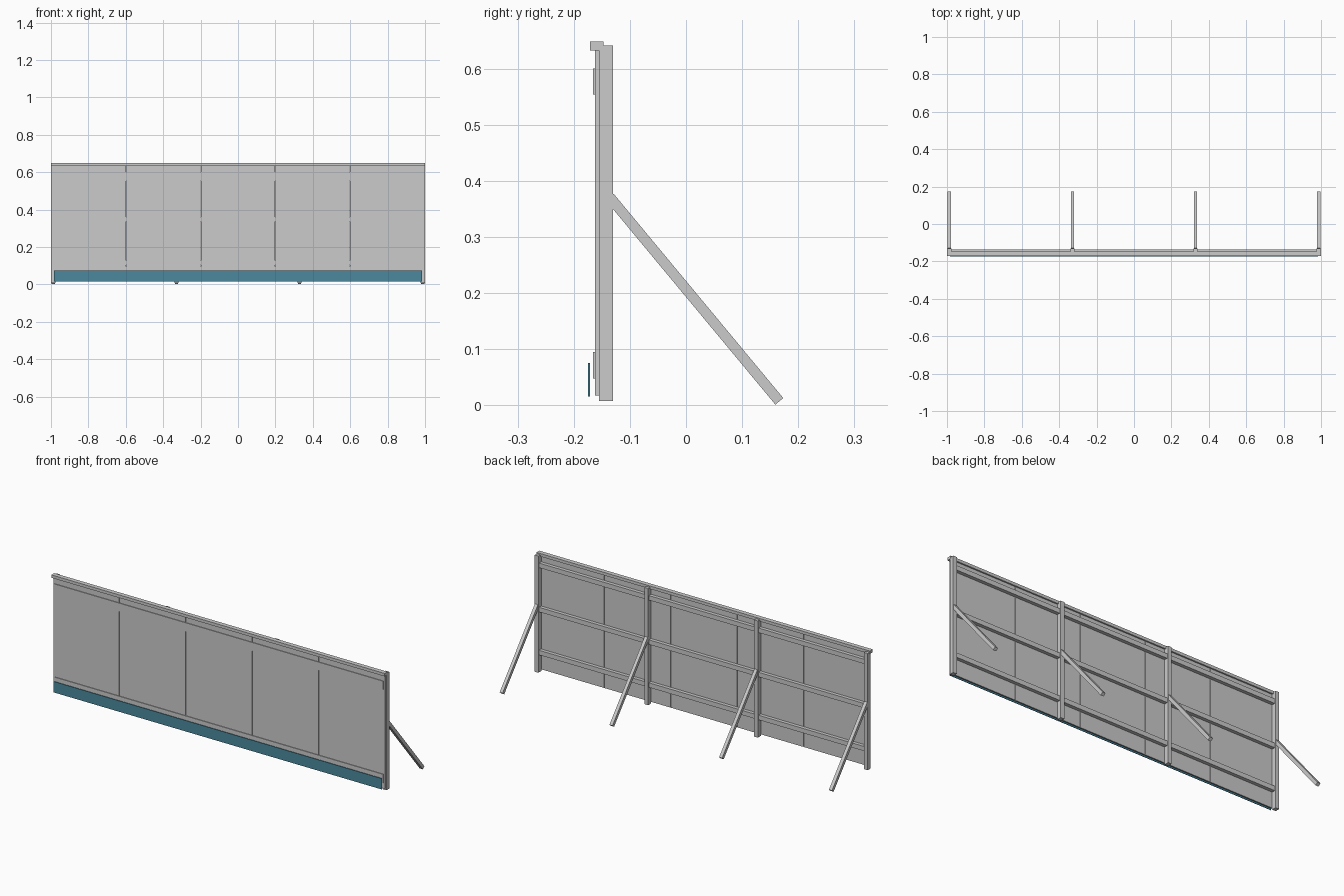
import bpy
import bmesh
import math

if "Cube" in bpy.data.objects:
    bpy.data.objects.remove(bpy.data.objects["Cube"])


def box(name, x0, x1, y0, y1, z0, z1):
    bm = bmesh.new()
    bmesh.ops.create_cube(bm, size=1)
    for v in bm.verts:
        v.co.x = x0 + (v.co.x + 0.5) * (x1 - x0)
        v.co.y = y0 + (v.co.y + 0.5) * (y1 - y0)
        v.co.z = z0 + (v.co.z + 0.5) * (z1 - z0)
    me = bpy.data.meshes.new(name)
    bm.to_mesh(me)
    bm.free()
    ob = bpy.data.objects.new(name, me)
    bpy.context.collection.objects.link(ob)
    return ob


# Upright posts with diagonal back braces
POSTS = (-0.988, -0.329, 0.329, 0.988)
top, foot, thick = (-0.136, 0.371), (0.1663, 0.007), 0.0183
dy, dz = foot[0] - top[0], foot[1] - top[1]
length = math.hypot(dy, dz)
for x in POSTS:
    box("post", x - 0.011, x + 0.011, -0.155, -0.13, 0.008, 0.641)
    brace = box("brace", -0.009, 0.009, 0, length, -thick / 2, thick / 2)
    brace.location = (x, top[0], top[1])
    brace.rotation_euler.x = math.atan2(dz, dy)

# Horizontal rails between neighbouring posts
for a, b in zip(POSTS, POSTS[1:]):
    for z in (0.115, 0.348, 0.588):
        box("rail", a + 0.011, b - 0.011, -0.155, -0.136, z - 0.0125, z + 0.0125)

# Five face panels with narrow gaps
for i in range(5):
    x = -0.996 + i * 0.3984
    box("panel", x + 0.0015, x + 0.3969, -0.162, -0.155, 0.017, 0.634)

# Cap and front trim strips
box("top_cap", -1.0, 1.0, -0.1715, -0.147, 0.632, 0.648)
box("upper_trim", -0.986, 0.986, -0.1655, -0.162, 0.554, 0.6)
box("lower_trim", -0.986, 0.986, -0.1655, -0.162, 0.048, 0.095)

# Blue kick strip
blue = bpy.data.materials.new("blue_paint")
blue.diffuse_color = (0.07, 0.25, 0.34, 1)
blue.use_nodes = True
blue.node_tree.nodes["Principled BSDF"].inputs["Base Color"].default_value = blue.diffuse_color
kick = box("kick_strip", -0.985, 0.985, -0.1745, -0.1715, 0.016, 0.075)
kick.data.materials.append(blue)
